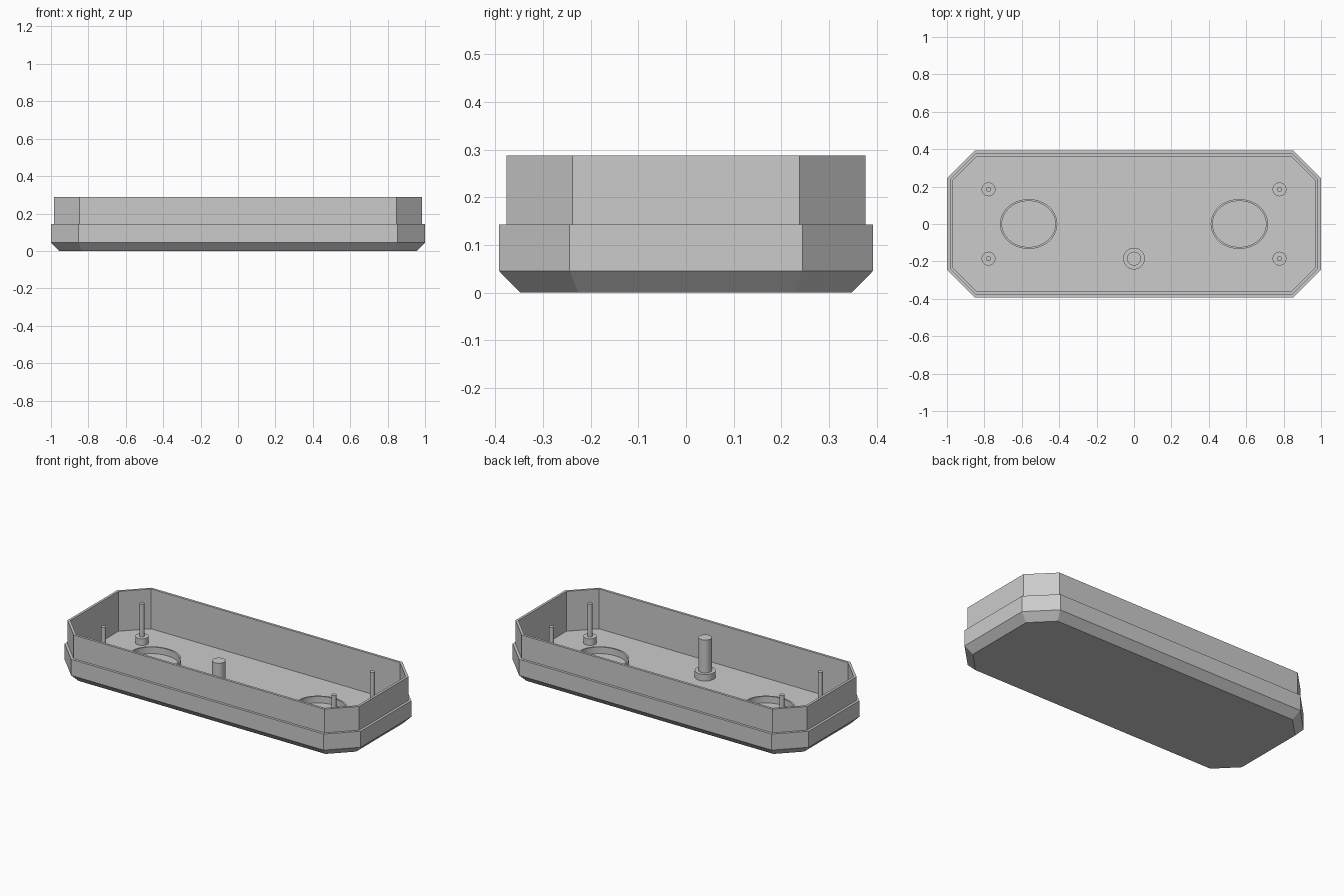
import bpy, bmesh, math

cube = bpy.data.objects.get("Cube")
if cube:
    bpy.data.objects.remove(cube, do_unlink=True)

# Single grey plastic
grey = bpy.data.materials.new("grey_plastic")
grey.use_nodes = True
colour = (0.6, 0.6, 0.6, 1)
grey.diffuse_color = colour
grey.node_tree.nodes["Principled BSDF"].inputs["Base Color"].default_value = colour

FLOOR, COLLAR_TOP, RIM = 0.045, 0.085, 0.288


def octagon(inset):
    """Rectangle outline with 45 degree corners, moved inwards evenly."""
    x, y = 1 - inset, 0.392 - inset
    slide = inset * math.tan(math.pi / 8)
    cx, cy = 0.853 - slide, 0.244 - slide
    return [(x, -cy), (x, cy), (cx, y), (-cx, y),
            (-x, cy), (-x, -cy), (-cx, -y), (cx, -y)]


def ellipse(rx, ry, count):
    return [(rx * math.cos(2 * math.pi * i / count),
             ry * math.sin(2 * math.pi * i / count)) for i in range(count)]


def loft(name, sections, location=(0, 0, 0), closed=False, smooth=False):
    """Skin a list of (outline, height) sections, capped or joined end to end."""
    bm = bmesh.new()
    loops = [[bm.verts.new((x, y, z)) for x, y in outline] for outline, z in sections]
    pairs = list(zip(loops, loops[1:]))
    if closed:
        pairs.append((loops[-1], loops[0]))
    else:
        bm.faces.new(loops[0])
        bm.faces.new(loops[-1])
    for low, high in pairs:
        for i in range(len(low)):
            j = (i + 1) % len(low)
            bm.faces.new((low[i], low[j], high[j], high[i]))
    bmesh.ops.recalc_face_normals(bm, faces=bm.faces)
    mesh = bpy.data.meshes.new(name)
    bm.to_mesh(mesh)
    bm.free()
    mesh.materials.append(grey)
    obj = bpy.data.objects.new(name, mesh)
    obj.location = location
    bpy.context.collection.objects.link(obj)
    if smooth:
        bpy.ops.object.select_all(action="DESELECT")
        obj.select_set(True)
        bpy.context.view_layer.objects.active = obj
        bpy.ops.object.shade_smooth_by_angle(angle=math.radians(30))
    return obj


def post(name, x, y, collar_radius, pin_radius):
    """Stepped post: wide collar on the floor with a slim pin above."""
    collar = ellipse(collar_radius, collar_radius, 32)
    pin = ellipse(pin_radius, pin_radius, 32)
    loft(name, [(collar, FLOOR - 0.005), (collar, COLLAR_TOP),
                (pin, COLLAR_TOP), (pin, RIM - 0.003)], (x, y, 0), smooth=True)


# Open tray: chamfered base, lower band, stepped-in wall, hollow inside
loft("tray_shell", [(octagon(0.044), 0), (octagon(0), 0.045), (octagon(0), 0.143),
                    (octagon(0.015), 0.143), (octagon(0.015), RIM),
                    (octagon(0.03), RIM), (octagon(0.03), FLOOR)])

for side, label in ((1, "left"), (-1, "right")):
    # Oval ring on the floor
    outer, inner = ellipse(0.153, 0.133, 64), ellipse(0.143, 0.123, 64)
    loft(label + "_oval_ring", [(outer, FLOOR - 0.005), (outer, COLLAR_TOP),
                                (inner, COLLAR_TOP), (inner, FLOOR - 0.005)],
         (side * 0.563, 0, 0), closed=True, smooth=True)
    # Corner pins
    for depth, end in ((-1, "front"), (1, "back")):
        post(f"{end}_{label}_pin", side * 0.778, depth * 0.185, 0.037, 0.0135)

# Thick post near the middle of the front wall
post("centre_post", 0, -0.185, 0.058, 0.037)
